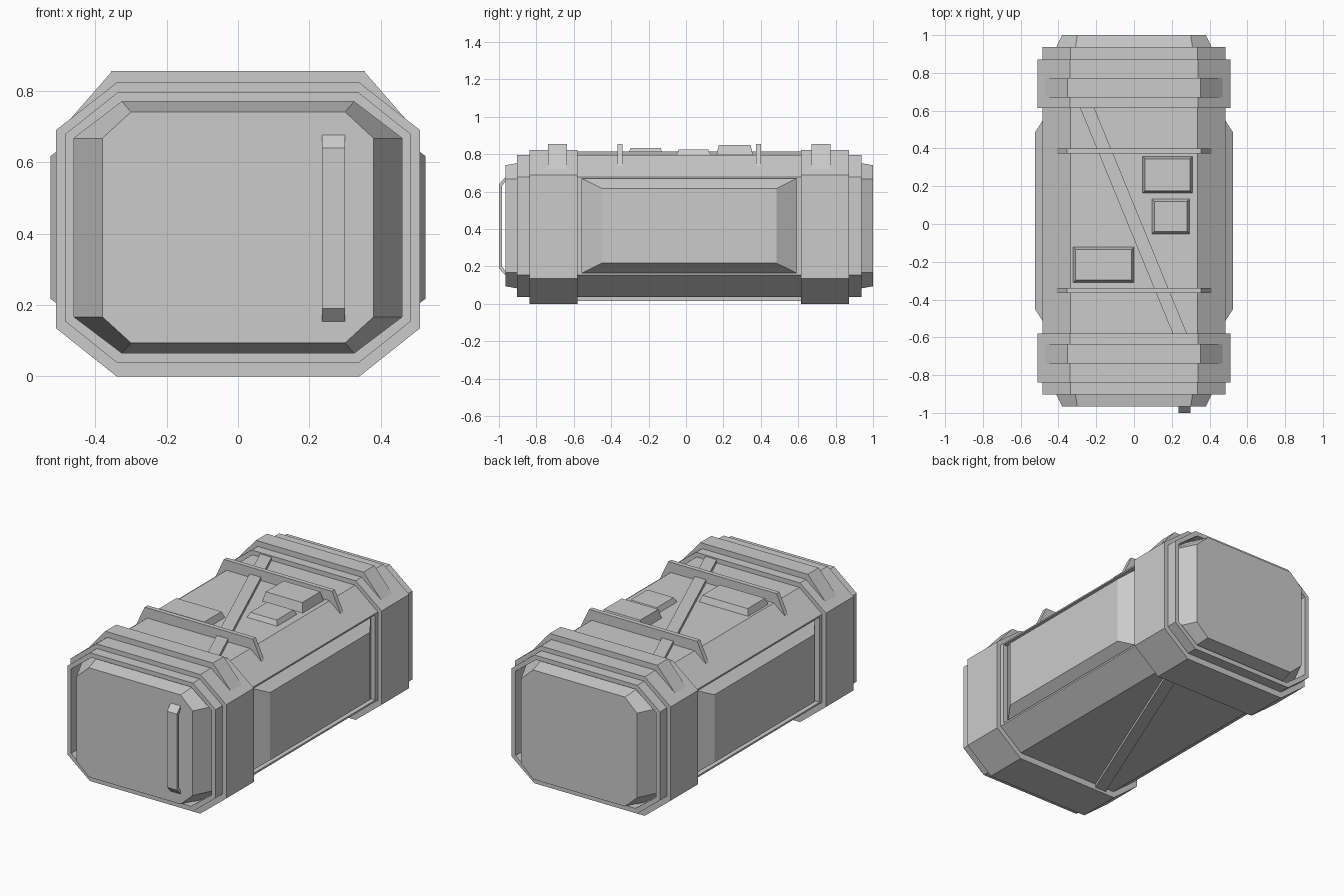
import bpy, bmesh

if "Cube" in bpy.data.objects:
    bpy.data.objects.remove(bpy.data.objects["Cube"])

YC = 0.017          # middle of the crate along y (the handle shifts it off zero)
ZC = 0.4175         # middle height of the side panels


def finish(name, bm):
    bmesh.ops.recalc_face_normals(bm, faces=bm.faces)
    mesh = bpy.data.meshes.new(name)
    bm.to_mesh(mesh)
    bm.free()
    ob = bpy.data.objects.new(name, mesh)
    bpy.context.collection.objects.link(ob)
    return ob


def loft(name, sections):
    """Skin a list of closed point rings and cap both ends."""
    bm = bmesh.new()
    rings = [[bm.verts.new(p) for p in s] for s in sections]
    n = len(rings[0])
    for a, b in zip(rings, rings[1:]):
        for i in range(n):
            j = (i + 1) % n
            bm.faces.new((a[i], a[j], b[j], b[i]))
    bm.faces.new(rings[0])
    bm.faces.new(rings[-1])
    return finish(name, bm)


def octagon(y, shape):
    """Chamfered section: half width, flat half width, bottom, lower corner, upper corner, top."""
    w, f, z0, z1, z2, z3 = shape
    half = [(f, z0), (w, z1), (w, z2), (f, z3)]
    pts = half + [(-x, z) for x, z in reversed(half)]
    return [(x, y, z) for x, z in pts]


COLLAR = (0.51, 0.34, 0.0, 0.135, 0.69, 0.823)
RING = (0.485, 0.337, 0.037, 0.155, 0.678, 0.796)
CAP_BASE = (0.46, 0.325, 0.065, 0.167, 0.667, 0.77)
CAP_FACE = (0.38, 0.30, 0.094, 0.167, 0.667, 0.741)

# Main body with a recess and a raised bevelled panel in each side
body = loft("crate_body", [octagon(YC + v, RING) for v in (-0.597, 0.597)])
bm = bmesh.new()
bm.from_mesh(body.data)
bm.normal_update()
for face in [f for f in bm.faces if abs(f.normal.x) > 0.99]:
    s = 1 if face.normal.x > 0 else -1
    # x position, half length, half height of every step
    for x, hy, hz in ((0.485, 0.573, 0.252), (0.456, 0.573, 0.252), (0.525, 0.467, 0.2)):
        face = bmesh.ops.extrude_discrete_faces(bm, faces=[face])["faces"][0]
        for v in face.verts:
            v.co = (s * x,
                    YC + (hy if v.co.y > YC else -hy),
                    ZC + (hz if v.co.z > ZC else -hz))
bmesh.ops.recalc_face_normals(bm, faces=bm.faces)
bm.to_mesh(body.data)
bm.free()

for side, s in (("front", -1), ("back", 1)):
    # Collar, stepped ring and sunken tapered cap
    steps = [(0.597, COLLAR), (0.855, COLLAR), (0.855, RING), (0.92, RING),
             (0.92, CAP_BASE), (0.82, CAP_BASE), (0.983, CAP_FACE)]
    loft(side + "_end_casing", [octagon(YC + s * v, shape) for v, shape in steps])

    # Wide rib on the collar and thin rib on the lid
    for part, v, half, profile in (
            ("collar_rib", 0.704, 0.051, [(0.352, 0.856), (0.469, 0.722), (0.33, 0.72)]),
            ("lid_rib", 0.37, 0.0135, [(0.354, 0.856), (0.41, 0.738), (0.32, 0.73)])):
        pts = profile + [(-x, z) for x, z in reversed(profile)]
        loft(f"{side}_{part}",
             [[(x, YC + s * v + d, z) for x, z in pts] for d in (-half, half)])

# Diagonal strips across the lid and the underside
for part, s, z0, z1 in (("lid", 1, 0.78, 0.815), ("underside", -1, 0.016, 0.05)):
    outline = [(-0.285, 0.597), (-0.21, 0.597), (0.28, -0.597), (0.205, -0.597)]
    loft(part + "_diagonal_strip",
         [[(s * x, YC + y, z) for x, y in outline] for z in (z0, z1)])

# Bevelled pads on the lid
for name, x0, x1, y0, y1, top in (("large_pad", 0.045, 0.31, 0.163, 0.358, 0.85),
                                  ("small_pad", 0.095, 0.293, -0.052, 0.132, 0.824),
                                  ("wide_pad", -0.322, 0.0, -0.31, -0.122, 0.833)):
    loft(name, [[(x0 + i, y0 + i, z), (x1 - i, y0 + i, z),
                 (x1 - i, y1 - i, z), (x0 + i, y1 - i, z)]
                for i, z in ((0, 0.785), (0, 0.796), (0.013, top))])

# Upright grab handle on the front cap
half = [(-0.962, 0.265), (-1.0, 0.225), (-1.0, -0.225), (-0.962, -0.265)]
inner = [(-0.962, -0.245), (-0.984, -0.215), (-0.984, 0.215), (-0.962, 0.245)]
loft("front_handle", [[(x, y, 0.415 + z) for y, z in half + inner] for x in (0.235, 0.3)])
